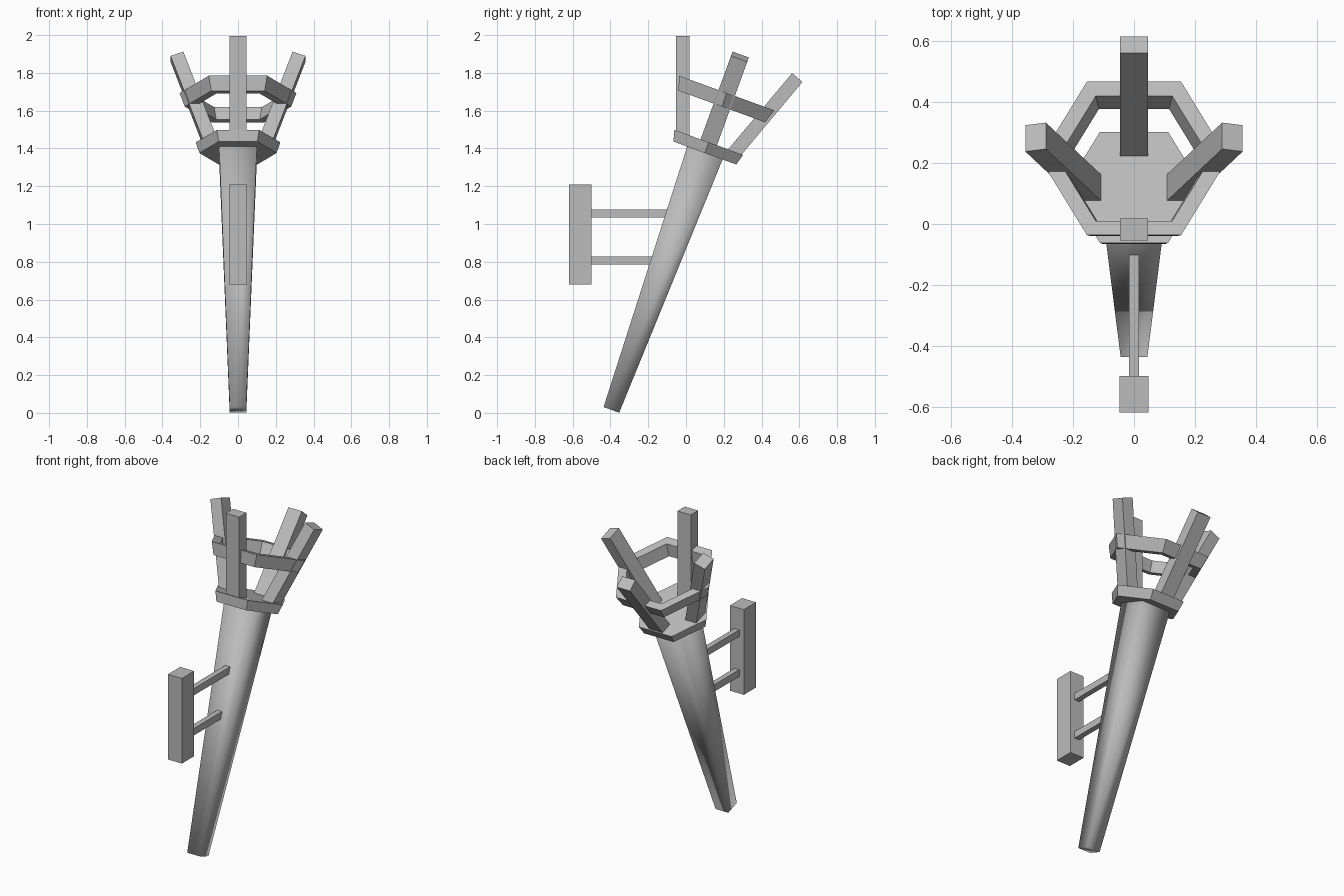
import bpy, bmesh, math
from mathutils import Matrix, Vector

cube = bpy.data.objects.get("Cube")
if cube:
    bpy.data.objects.remove(cube, do_unlink=True)

metal = bpy.data.materials.new("grey metal")
metal.use_nodes = True
GREY = (0.50, 0.50, 0.50, 1)
metal.diffuse_color = GREY
metal.node_tree.nodes["Principled BSDF"].inputs["Base Color"].default_value = GREY

LEAN = math.radians(20)
# Frame of the leaning torch: origin at the foot of the shaft, z along its axis
TORCH = Matrix.Translation((0, -0.395, 0.016)) @ Matrix.Rotation(-LEAN, 4, 'X')


def finish(name, bm, matrix=Matrix(), smooth=False):
    bmesh.ops.recalc_face_normals(bm, faces=bm.faces)
    bm.transform(matrix)
    for f in bm.faces:
        f.smooth = smooth
    mesh = bpy.data.meshes.new(name)
    bm.to_mesh(mesh)
    bm.free()
    mesh.materials.append(metal)
    obj = bpy.data.objects.new(name, mesh)
    bpy.context.collection.objects.link(obj)


def box(name, low, high, matrix=Matrix()):
    low, high = Vector(low), Vector(high)
    bm = bmesh.new()
    bmesh.ops.create_cube(bm, size=1)
    bm.transform(Matrix.Translation((low + high) / 2) @ Matrix.Diagonal(high - low).to_4x4())
    finish(name, bm, matrix)


def prism(name, sides, profile, turn=0.0, closed=False, smooth=False):
    """Loft (apothem, height) steps around the torch axis; closed makes a ring."""
    bm = bmesh.new()
    loops = []
    for apothem, z in profile:
        r = apothem / math.cos(math.pi / sides)
        loops.append([bm.verts.new((r * math.cos(turn + math.tau * i / sides),
                                    r * math.sin(turn + math.tau * i / sides), z))
                      for i in range(sides)])
    pairs = list(zip(loops, loops[1:]))
    if closed:
        pairs.append((loops[-1], loops[0]))
    else:
        bm.faces.new(loops[0])
        bm.faces.new(loops[-1])
    for a, b in pairs:
        for i in range(sides):
            j = (i + 1) % sides
            bm.faces.new((a[i], a[j], b[j], b[i]))
    finish(name, bm, TORCH, smooth)


# Tapered square shaft, softly shaded
prism("shaft", 4, [(0.044, 0), (0.1, 1.45)], turn=math.pi / 4, smooth=True)

# Flared hexagonal collar and open basket ring
prism("collar", 6, [(0.177, 1.447), (0.194, 1.507)])
prism("basket_ring", 6, [(0.244, 1.709), (0.268, 1.785), (0.218, 1.785), (0.2, 1.709)],
      closed=True)

# Four prongs splayed outward from the collar
for i, side in enumerate(("left", "back", "right", "front")):
    around = Matrix.Rotation(i * math.pi / 2, 4, 'Z')
    splay = Matrix.Translation((0.134, 0, 1.47)) @ Matrix.Rotation(LEAN, 4, 'Y')
    box(side + "_prong", (-0.036, -0.046, 0), (0.036, 0.046, 0.553), TORCH @ around @ splay)

# Wall plate and the two struts that carry the shaft
box("wall_plate", (-0.048, -0.62, 0.68), (0.048, -0.5, 1.21))
box("upper_strut", (-0.017, -0.51, 1.034), (0.017, -0.09, 1.076))
box("lower_strut", (-0.017, -0.51, 0.785), (0.017, -0.17, 0.828))
